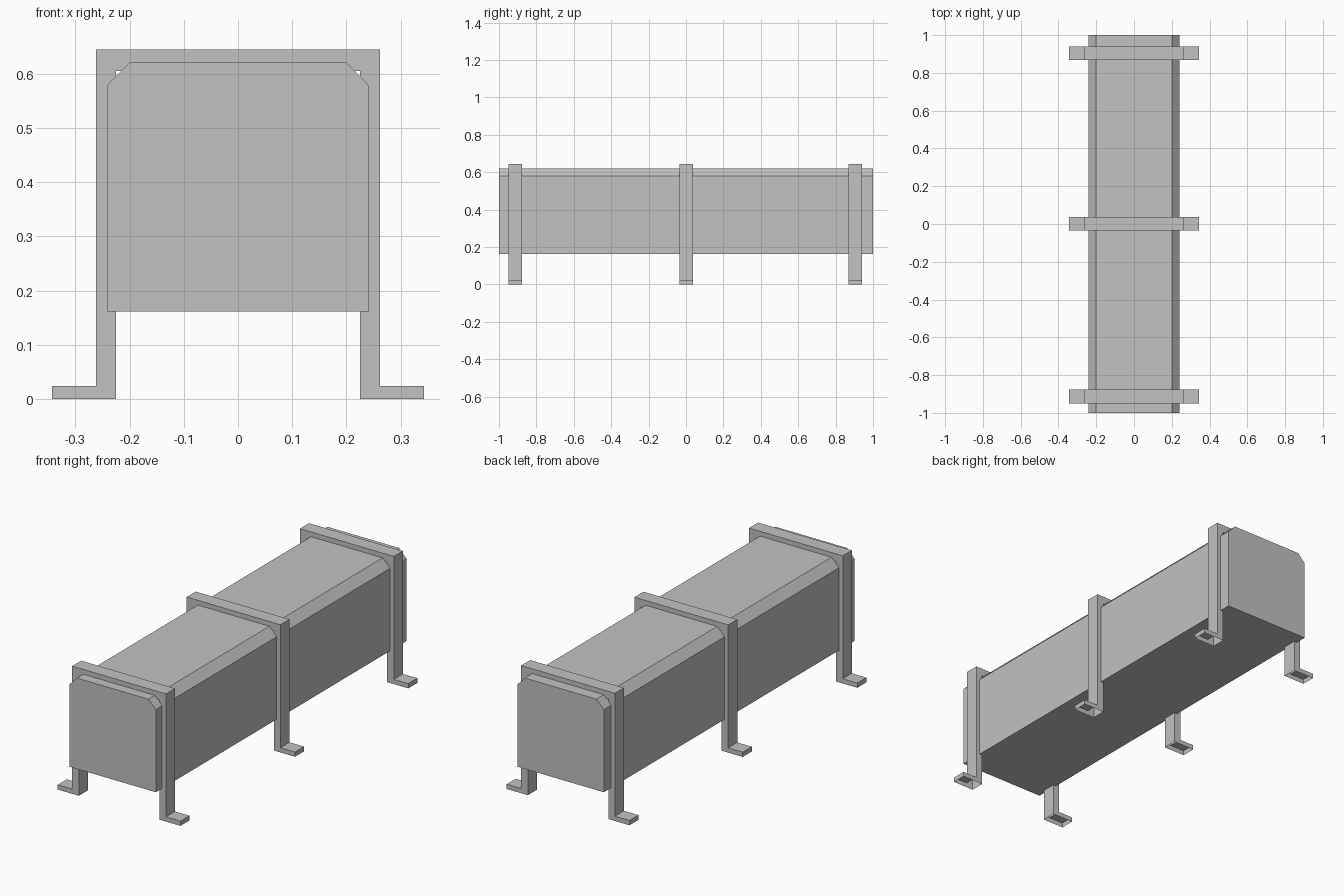
import bpy
import bmesh

cube = bpy.data.objects.get("Cube")
if cube:
    bpy.data.objects.remove(cube, do_unlink=True)

# Single flat grey
grey = bpy.data.materials.new("plain_grey")
grey.use_nodes = True
colour = (0.54, 0.54, 0.54, 1.0)
grey.diffuse_color = colour
grey.node_tree.nodes["Principled BSDF"].inputs["Base Color"].default_value = colour


def extrude_profile(name, half, y_mid, depth, open_base=False):
    """Mirror a right-hand (x, z) outline across x = 0 and extrude it along y."""
    outline = half + [(-x, z) for x, z in reversed(half)]
    bm = bmesh.new()
    y0 = y_mid - depth / 2
    face = bm.faces.new([bm.verts.new((x, y0, z)) for x, z in outline])
    result = bmesh.ops.extrude_face_region(bm, geom=[face], use_keep_orig=True)
    moved = [v for v in result["geom"] if isinstance(v, bmesh.types.BMVert)]
    bmesh.ops.translate(bm, verts=moved, vec=(0, depth, 0))
    bmesh.ops.recalc_face_normals(bm, faces=bm.faces)
    if open_base:
        base = [f for f in bm.faces if all(v.co.z < 0.001 for v in f.verts)]
        bmesh.ops.delete(bm, geom=base, context="FACES")
    mesh = bpy.data.meshes.new(name)
    bm.to_mesh(mesh)
    bm.free()
    mesh.materials.append(grey)
    obj = bpy.data.objects.new(name, mesh)
    bpy.context.collection.objects.link(obj)
    return obj


# Long trunk with chamfered upper edges
extrude_profile("trunk_body", [(0.241, 0.162), (0.241, 0.579), (0.2, 0.621)], 0, 2.0)

# Three support frames with outward feet, hollow underneath
frame_half = [(0.225, 0.605), (0.225, 0), (0.343, 0), (0.343, 0.024),
              (0.262, 0.024), (0.262, 0.645)]
for name, y in (("front", -0.913), ("middle", 0.001), ("rear", 0.905)):
    extrude_profile(name + "_support_frame", frame_half, y, 0.072, open_base=True)
